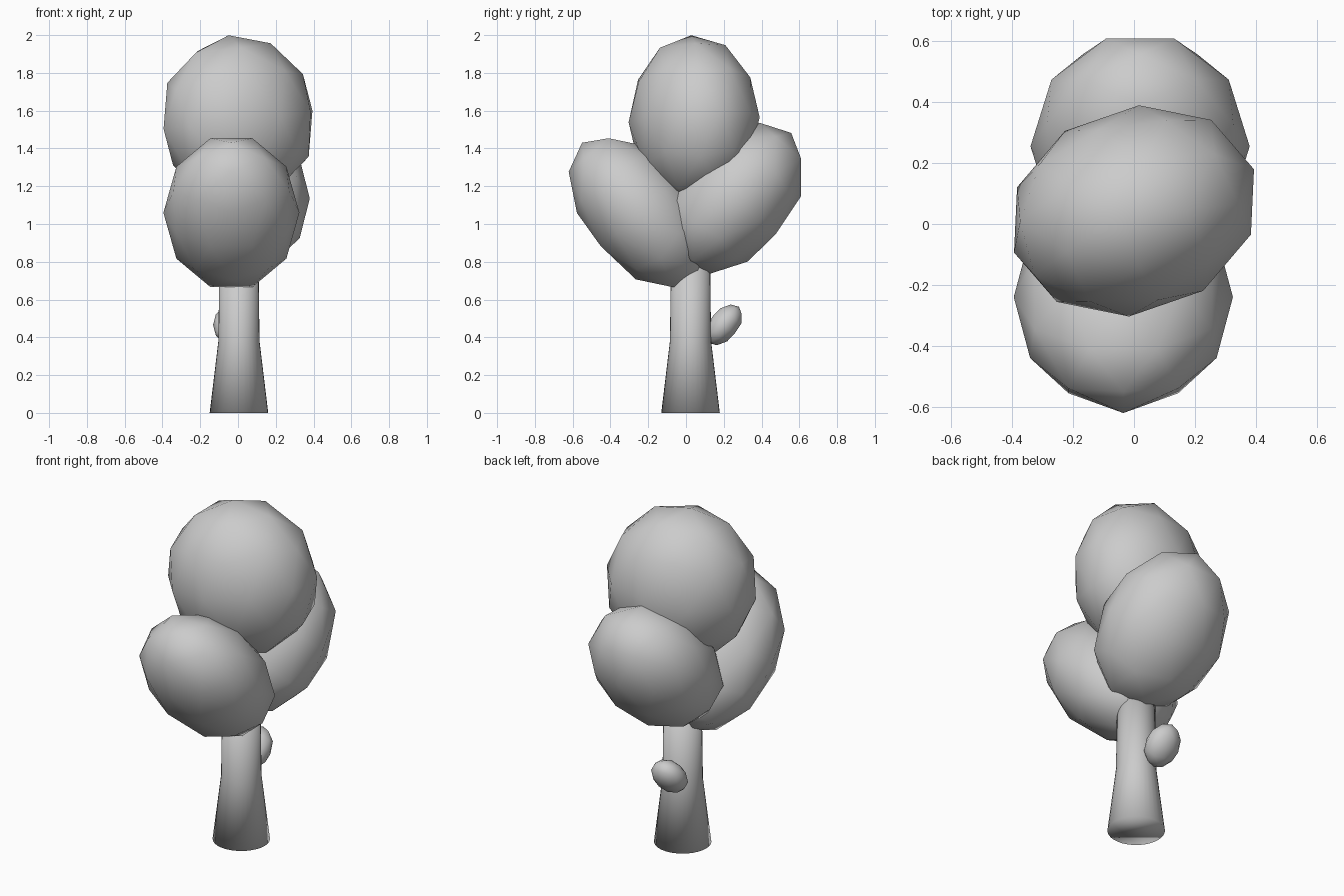
import bpy
import bmesh
from math import sin, cos, radians
from mathutils import Matrix, Vector

cube = bpy.data.objects.get("Cube")
if cube:
    bpy.data.objects.remove(cube, do_unlink=True)

# One plain grey for the whole tree
GREY = (0.6, 0.6, 0.6, 1.0)
grey = bpy.data.materials.new("plain_grey")
grey.use_nodes = True
grey.diffuse_color = GREY
grey.node_tree.nodes["Principled BSDF"].inputs["Base Color"].default_value = GREY


def finish(bm, name):
    """Turn a bmesh into a smooth grey object."""
    bmesh.ops.recalc_face_normals(bm, faces=bm.faces[:])
    for face in bm.faces:
        face.smooth = True
    mesh = bpy.data.meshes.new(name)
    bm.to_mesh(mesh)
    bm.free()
    mesh.materials.append(grey)
    obj = bpy.data.objects.new(name, mesh)
    bpy.context.collection.objects.link(obj)
    return obj


def blob(name, centre, width, depth, length, tilt=0, turn=0, lean=0):
    """Low-poly ellipsoid whose long axis tilts towards +y by tilt degrees."""
    t = radians(tilt)
    side = Vector((0, -cos(t), sin(t))) * depth
    across = Vector((width, 0, 0))
    axis = Vector((0, sin(t), cos(t))) * length
    frame = Matrix((side, across, axis)).transposed()
    spin = Matrix.Rotation(radians(lean), 3, 'Y') @ Matrix.Rotation(radians(turn), 3, 'Z')
    bm = bmesh.new()
    bmesh.ops.create_icosphere(bm, subdivisions=2, radius=1)
    for v in bm.verts:
        v.co = spin @ frame @ v.co
    obj = finish(bm, name)
    obj.location = centre
    return obj


# Foliage
blob("top_foliage", (0, 0.043, 1.552), 0.42, 0.339, 0.45, tilt=-2, turn=19, lean=-7)
blob("front_foliage", (-0.035, -0.24, 1.06), 0.36, 0.29, 0.483, tilt=-40)
blob("back_foliage", (0.02, 0.255, 1.135), 0.36, 0.305, 0.46, tilt=41)

# Small leafy knob on the back of the trunk
blob("trunk_knob", (-0.032, 0.2, 0.466), 0.1, 0.078, 0.125, tilt=40)

# Trunk: flared foot, straight upper part, closed ends
bm = bmesh.new()
SIDES = 32
rings = []
for z, radius in ((0, 0.155), (0.38, 0.109), (0.85, 0.103)):
    ring = bmesh.ops.create_circle(bm, segments=SIDES, radius=radius,
                                   matrix=Matrix.Translation((0.005, 0.024, z)))
    rings.append(ring["verts"])
for low, high in zip(rings, rings[1:]):
    for i in range(SIDES):
        j = (i + 1) % SIDES
        bm.faces.new((low[i], low[j], high[j], high[i]))
bm.faces.new(rings[0])
bm.faces.new(rings[-1])
finish(bm, "trunk")
